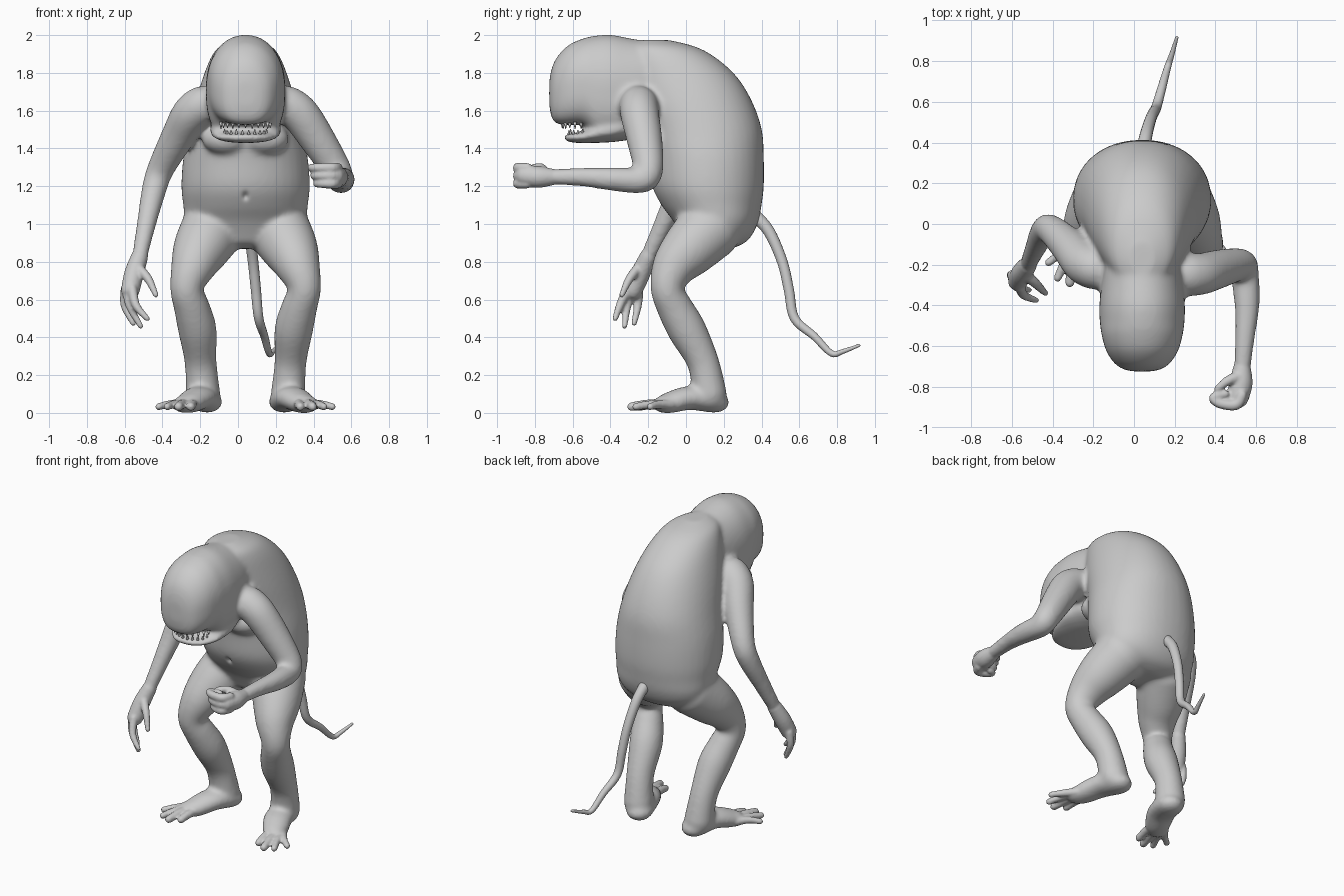
import bpy, bmesh, math
from mathutils import Vector, Matrix

CX = 0.04  # body midline


def spline(p, k=5):
    out = []
    for i in range(len(p) - 1):
        a, b, c, d = [Vector(p[j]) for j in (max(i - 1, 0), i, i + 1, min(i + 2, len(p) - 1))]
        for s in range(k):
            t = s / k
            out.append(0.5 * (2 * b + (c - a) * t + (2 * a - 5 * b + 4 * c - d) * t * t
                              + (3 * b - a - 3 * c + d) * t ** 3))
    return out + [Vector(p[-1])]


def from_bmesh(name, bm):
    bmesh.ops.recalc_face_normals(bm, faces=bm.faces)
    me = bpy.data.meshes.new(name)
    bm.to_mesh(me)
    bm.free()
    me.shade_smooth()
    ob = bpy.data.objects.new(name, me)
    bpy.context.collection.objects.link(ob)
    return ob


def skin(name, rings):
    bm = bmesh.new()
    vs = [[bm.verts.new(c) for c in r] for r in rings]
    n = len(vs[0])
    for a, b in zip(vs, vs[1:]):
        for i in range(n):
            bm.faces.new((a[i], a[(i + 1) % n], b[(i + 1) % n], b[i]))
    bm.faces.new(vs[0])
    bm.faces.new(vs[-1])
    return from_bmesh(name, bm)


def loft(name, rows, axis, high=2.0, low=2.0, n=40):
    """rows: (position along axis, low, high, half width); high/low: squareness of each half"""
    rings = []
    for t, lo, hi, r in spline([Vector(q) for q in rows], 4):
        ring = []
        for i in range(n):
            c, s = math.cos(i * math.tau / n), math.sin(i * math.tau / n)
            e = 2 / (high if s > 0 else low)
            u = CX + r * math.copysign(abs(c) ** e, c)
            w = (lo + hi) / 2 + (hi - lo) / 2 * math.copysign(abs(s) ** e, s)
            ring.append((u, t, w) if axis == 'y' else (u, w, t))
        rings.append(ring)
    return skin(name, rings)


def tube(name, pts, flat=1.0, n=16):
    """pts: (x, y, z, radius), with rounded ends"""
    p = spline(pts)
    d0 = (p[0] - p[1]).xyz.normalized()
    d1 = (p[-1] - p[-2]).xyz.normalized()

    def ends(q, d):
        return [Vector((*(q.xyz + d * q.w * math.sin(a)), q.w * math.cos(a))) for a in (0.5, 1.0, 1.45)]
    p = ends(p[0], d0)[::-1] + p + ends(p[-1], d1)
    rings, prev = [], None
    for i, q in enumerate(p):
        t = (p[min(i + 1, len(p) - 1)] - p[max(i - 1, 0)]).xyz.normalized()
        if prev is None:
            u = t.orthogonal().normalized()
        else:
            u = prev.rotation_difference(t) @ u
        u = (u - t * u.dot(t)).normalized()
        prev, v = t, t.cross(u)
        ring = []
        for k in range(n):
            o = (u * math.cos(k * math.tau / n) + v * math.sin(k * math.tau / n)) * q.w
            o.z *= flat
            ring.append(q.xyz + o)
        rings.append(ring)
    return skin(name, rings)


def blob(name, loc, scale):
    bm = bmesh.new()
    bmesh.ops.create_uvsphere(bm, u_segments=24, v_segments=16, radius=1,
                              matrix=Matrix.Translation(loc) @ Matrix.Diagonal((*scale, 1)))
    return from_bmesh(name, bm)


def fuse(name, parts, voxel, iterations):
    bpy.ops.object.select_all(action='DESELECT')
    for o in parts:
        o.select_set(True)
    bpy.context.view_layer.objects.active = parts[0]
    bpy.ops.object.join()
    ob = bpy.context.view_layer.objects.active
    ob.name = name
    m = ob.modifiers.new("merge", 'REMESH')
    m.mode, m.voxel_size = 'VOXEL', voxel
    s = ob.modifiers.new("soften", 'SMOOTH')
    s.factor, s.iterations = 0.5, iterations
    for mod in ("merge", "soften"):
        bpy.ops.object.modifier_apply(modifier=mod)
    ob.data.shade_smooth()
    return ob


# Torso: z, front y, back y, half width
torso = loft("torso", [
    (0.87, 0.06, 0.24, 0.10), (0.90, 0.0, 0.31, 0.22), (0.95, -0.03, 0.355, 0.29),
    (1.02, -0.07, 0.385, 0.32), (1.1, -0.13, 0.40, 0.33), (1.2, -0.18, 0.412, 0.34),
    (1.35, -0.20, 0.412, 0.33), (1.5, -0.23, 0.402, 0.30), (1.65, -0.28, 0.35, 0.265),
    (1.78, -0.31, 0.27, 0.225), (1.88, -0.32, 0.16, 0.185), (1.94, -0.31, 0.05, 0.14),
    (1.975, -0.25, -0.09, 0.06)], 'z', 2.15, 2.0)

# Head: y, low z, high z, half width
head = loft("head", [
    (-0.724, 1.63, 1.76, 0.05), (-0.71, 1.56, 1.83, 0.10), (-0.68, 1.53, 1.89, 0.14),
    (-0.62, 1.525, 1.95, 0.178), (-0.54, 1.52, 1.985, 0.200), (-0.48, 1.46, 1.998, 0.208),
    (-0.4, 1.445, 2.003, 0.21), (-0.3, 1.45, 1.985, 0.20), (-0.2, 1.5, 1.965, 0.18),
    (-0.05, 1.6, 1.93, 0.15)], 'y', 2.1, 2.9)
jaw = loft("jaw", [
    (-0.645, 1.452, 1.47, 0.04), (-0.63, 1.438, 1.476, 0.085), (-0.58, 1.43, 1.485, 0.135),
    (-0.53, 1.43, 1.495, 0.165), (-0.48, 1.43, 1.525, 0.183), (-0.38, 1.435, 1.56, 0.19),
    (-0.28, 1.45, 1.6, 0.17)], 'y', 2.6, 2.0)
parts = [torso, head, jaw]

# Chest and legs, mirrored about the midline
for s in (-1, 1):
    parts.append(blob("chest", (CX + s * 0.10, -0.155, 1.45), (0.13, 0.10, 0.085)))
    parts.append(tube("leg", [(CX + s * x, y, z, r) for x, y, z, r in [
        (0.17, 0.13, 0.98, 0.17), (0.235, 0.02, 0.87, 0.15), (0.28, -0.065, 0.77, 0.118),
        (0.312, -0.10, 0.66, 0.088), (0.285, -0.06, 0.56, 0.095), (0.255, 0.005, 0.44, 0.102),
        (0.238, 0.09, 0.27, 0.085), (0.225, 0.125, 0.1, 0.092)]], n=28))
    parts.append(tube("foot", [(CX + s * x, y, z, r) for x, y, z, r in [
        (0.205, 0.145, 0.06, 0.085), (0.245, 0.02, 0.08, 0.09), (0.295, -0.08, 0.056, 0.08),
        (0.32, -0.11, 0.048, 0.07)]], 0.7, 24))

# Arms: one hanging, one bent forward
parts.append(tube("hanging_arm", [
    (-0.19, -0.22, 1.63, 0.105), (-0.25, -0.19, 1.58, 0.103), (-0.32, -0.11, 1.46, 0.09),
    (-0.41, -0.025, 1.29, 0.072), (-0.445, -0.04, 1.18, 0.066), (-0.485, -0.12, 1.0, 0.052),
    (-0.52, -0.2, 0.83, 0.042)], n=24))
parts.append(tube("bent_arm", [
    (0.26, -0.25, 1.63, 0.105), (0.33, -0.245, 1.58, 0.103), (0.42, -0.22, 1.45, 0.095),
    (0.52, -0.20, 1.29, 0.08), (0.542, -0.24, 1.235, 0.072), (0.555, -0.4, 1.24, 0.062),
    (0.545, -0.55, 1.25, 0.05), (0.53, -0.72, 1.25, 0.042)], n=24))
body = fuse("body", parts, 0.014, 10)

# Hands and toes
small = [body]
small.append(tube("open_palm", [(-0.52, -0.2, 0.83, 0.045), (-0.55, -0.24, 0.74, 0.052),
                                (-0.57, -0.28, 0.65, 0.05)]))
for kx, ky, mx, my, ex, ey, ez in [
        (-0.595, -0.25, -0.60, -0.255, -0.555, -0.275, 0.475),
        (-0.585, -0.28, -0.575, -0.31, -0.515, -0.325, 0.46),
        (-0.56, -0.31, -0.54, -0.35, -0.48, -0.375, 0.50)]:
    small.append(tube("finger", [(kx, ky, 0.66, 0.026), (mx, my, 0.57, 0.022), (ex, ey, ez, 0.015)], n=12))
small.append(tube("thumb", [(-0.53, -0.25, 0.77, 0.028), (-0.475, -0.30, 0.71, 0.023),
                            (-0.435, -0.34, 0.625, 0.015)], n=12))

small.append(tube("fist_palm", [(0.53, -0.71, 1.25, 0.045), (0.525, -0.78, 1.25, 0.058),
                                (0.51, -0.85, 1.255, 0.055)]))
for i in range(3):
    z, e = 1.215 + i * 0.042, 0.014 * i
    small.append(tube("curled_finger", [
        (0.53, -0.84, z, 0.026), (0.50, -0.888, z, 0.027), (0.445 - e, -0.88, z, 0.024),
        (0.415 - e, -0.85, z, 0.02), (0.45, -0.835, z, 0.018)], n=12))
small.append(tube("fist_thumb", [(0.52, -0.75, 1.27, 0.032), (0.46, -0.77, 1.30, 0.024),
                                 (0.41, -0.81, 1.30, 0.018)], n=12))

for s in (-1, 1):
    for x0, x1, y1, r in [(0.275, 0.29, -0.25, 0.026), (0.32, 0.355, -0.288, 0.027),
                          (0.345, 0.415, -0.265, 0.023), (0.35, 0.46, -0.19, 0.022)]:
        small.append(tube("toe", [(CX + s * x0, -0.08, 0.045, r + 0.006),
                                  (CX + s * (x0 + x1) / 2, (y1 - 0.1) / 2, 0.046, r),
                                  (CX + s * x1, y1, 0.034, r - 0.003)], n=12))
body = fuse("body", small, 0.0085, 3)

# Navel dimple
for v in body.data.vertices:
    if v.co.y < 0 and abs(v.co.z - 1.15) < 0.1:
        d2 = (v.co.x - CX) ** 2 + ((v.co.z - 1.15) * 0.7) ** 2
        v.co.y += 0.018 * math.exp(-d2 / 0.0002)
body.location.z = -min(v.co.z for v in body.data.vertices)

# Tail
tube("tail", [(0.045, 0.36, 1.05, 0.035), (0.06, 0.44, 0.96, 0.031), (0.08, 0.51, 0.80, 0.028),
              (0.095, 0.545, 0.65, 0.027), (0.11, 0.575, 0.50, 0.025), (0.14, 0.68, 0.405, 0.021),
              (0.165, 0.77, 0.315, 0.017), (0.185, 0.83, 0.325, 0.013), (0.21, 0.915, 0.357, 0.008)])

# Teeth: upper row points down, lower row points up
bm = bmesh.new()
for z, up, w, d, n in [(1.522, -1, 0.135, 0.135, 11), (1.485, 1, 0.115, 0.10, 10)]:
    for i in range(n):
        a = math.radians(-75 + 150 * i / (n - 1))
        h = 0.036 if i % 3 == 0 else 0.026
        rot = Matrix.Rotation(math.pi if up < 0 else 0, 4, 'X')
        bmesh.ops.create_cone(bm, cap_ends=True, segments=8, radius1=0.01, radius2=0.002, depth=h,
                              matrix=Matrix.Translation((CX + w * math.sin(a), -0.52 - d * math.cos(a), z)) @ rot)
from_bmesh("teeth", bm)
